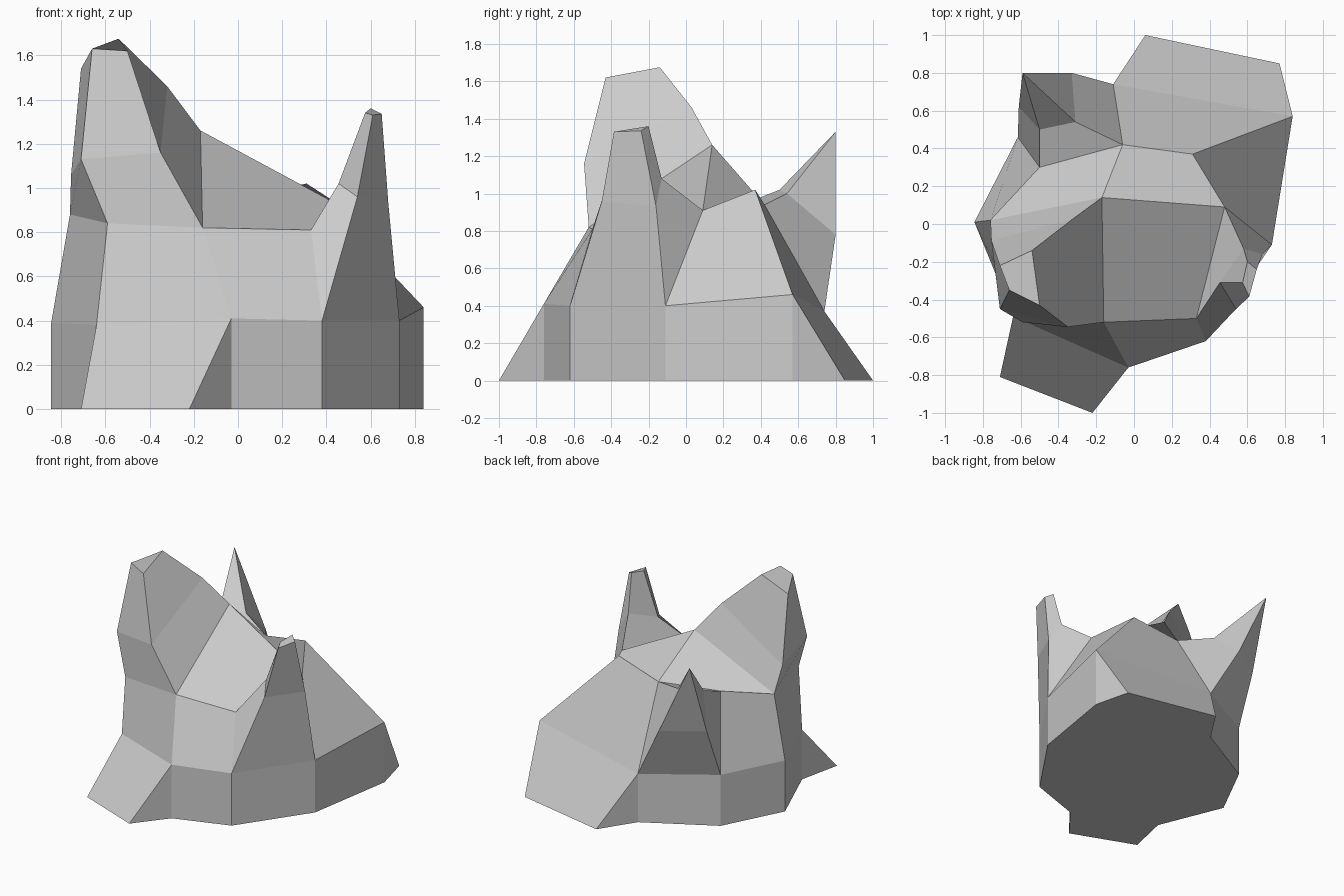
import bpy, bmesh

if "Cube" in bpy.data.objects:
    bpy.data.objects.remove(bpy.data.objects["Cube"])

bm = bmesh.new()


def verts(points):
    return [bm.verts.new(p) for p in points]


def skirt(lower, upper):
    """Close the band between two loops of the same length."""
    n = len(lower)
    for i in range(n):
        j = (i + 1) % n
        bm.faces.new((lower[i], lower[j], upper[j], upper[i]))


def peak(base, middle, top):
    """Raise a crag from a quad through a middle loop to a flat or pointed top."""
    mid = verts(middle)
    skirt(base, mid)
    tip = verts(top)
    if len(tip) == 1:
        for i in range(4):
            bm.faces.new((mid[i], mid[(i + 1) % 4], tip[0]))
    else:
        skirt(mid, tip)
        bm.faces.new(tip)


# Two eight-sided body loops, counter-clockwise from front left
low = verts([(-.64, -.49, .38), (-.03, -.76, .41), (.38, -.62, .40), (.73, -.11, .40),
             (.84, .57, .46), (-.11, .74, .37), (-.615, .46, .39), (-.845, .01, .39)])
high = verts([(-.59, -.52, .84), (-.16, -.52, .82), (.33, -.50, .81), (.48, .09, .91),
              (.31, .37, 1.02), (-.06, .42, .94), (-.50, .30, .94), (-.76, .02, .88)])
ground = verts([(v.co.x, v.co.y, 0) for v in low])
crown = verts([(-.17, .14, 1.26)])[0]

# Sloping feet at front and back; straight walls elsewhere
feet = {0: verts([(-.71, -.81, 0), (-.22, -1, 0)]),
        4: verts([(.77, .85, 0), (.06, 1, 0)])}
outline = []
for i in range(8):
    j = (i + 1) % 8
    outline.append(ground[i])
    if i in feet:
        a, b = feet[i]
        bm.faces.new((a, b, low[j], low[i]))
        bm.faces.new((ground[i], a, low[i]))
        bm.faces.new((b, ground[j], low[j]))
        outline += [a, b]
    else:
        bm.faces.new((ground[i], ground[j], low[j], low[i]))
bm.faces.new(outline[::-1])

# Upper walls, leaving openings for the right and back crags
for i in (0, 1, 3, 4, 6, 7):
    j = (i + 1) % 8
    bm.faces.new((low[i], low[j], high[j], high[i]))

# Roof around the crown, leaving an opening for the left crag
for i in (1, 3, 5):
    bm.faces.new((high[i], high[i + 1], high[i + 2], crown))

# Left crag
peak([high[0], high[1], crown, high[7]],
     [(-.71, -.45, 1.13), (-.35, -.545, 1.16), (-.32, .03, 1.46), (-.755, -.09, 1.06)],
     [(-.66, -.35, 1.63), (-.50, -.43, 1.62), (-.54, -.14, 1.675), (-.71, -.22, 1.54)])

# Right crag
peak([low[2], low[3], high[3], high[2]],
     [(.54, -.45, .96), (.68, -.16, .93), (.58, -.13, 1.08), (.455, -.31, 1.02)],
     [(.61, -.385, 1.33), (.65, -.24, 1.335), (.60, -.20, 1.36), (.575, -.31, 1.34)])

# Pointed back crag
peak([low[5], low[6], high[6], high[5]],
     [(-.33, .80, .78), (-.61, .62, .78), (-.50, .50, 1.02), (-.31, .54, 1.00)],
     [(-.59, .80, 1.33)])

bmesh.ops.recalc_face_normals(bm, faces=bm.faces)
mesh = bpy.data.meshes.new("rock")
bm.to_mesh(mesh)
bm.free()
bpy.context.collection.objects.link(bpy.data.objects.new("rock", mesh))
